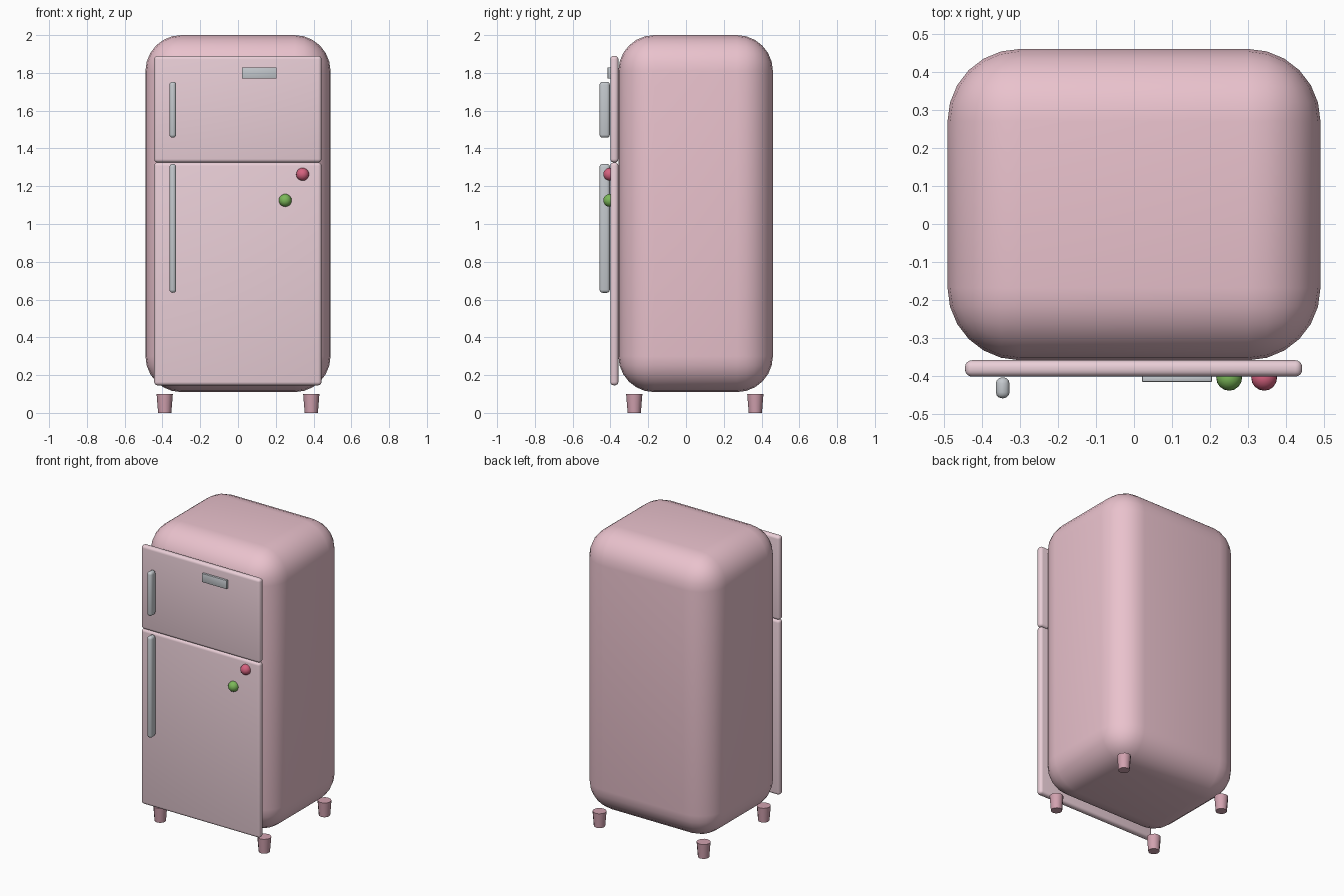
import bpy, math

if "Cube" in bpy.data.objects:
    bpy.data.objects.remove(bpy.data.objects["Cube"])


def material(name, rgb):
    m = bpy.data.materials.new(name)
    m.diffuse_color = (*rgb, 1)
    m.use_nodes = True
    m.node_tree.nodes["Principled BSDF"].inputs["Base Color"].default_value = m.diffuse_color
    return m


PINK = material("body_pink", (0.82, 0.54, 0.61))
PALE = material("door_pink", (0.82, 0.62, 0.68))
ROSE = material("leg_rose", (0.64, 0.36, 0.43))
STEEL = material("steel", (0.55, 0.58, 0.61))
RED = material("magnet_red", (0.66, 0.12, 0.21))
GREEN = material("magnet_green", (0.2, 0.48, 0.1))


def finish(name, mat):
    ob = bpy.context.object
    ob.name = name
    ob.data.materials.append(mat)
    bpy.ops.object.shade_smooth_by_angle(angle=math.radians(35))
    return ob


def rounded_box(name, xs, ys, zs, radius, segments, mat):
    """Box spanning the given ranges, with rounded edges."""
    bpy.ops.mesh.primitive_cube_add(
        size=1, location=[(a + b) / 2 for a, b in (xs, ys, zs)])
    ob = bpy.context.object
    ob.scale = [b - a for a, b in (xs, ys, zs)]
    bpy.ops.object.transform_apply(location=False, rotation=False, scale=True)
    bev = ob.modifiers.new("round", "BEVEL")
    bev.width = radius
    bev.segments = segments
    bpy.ops.object.modifier_apply(modifier=bev.name)
    return finish(name, mat)


# Cabinet
rounded_box("cabinet", (-0.49, 0.49), (-0.358, 0.46), (0.11, 2.0), 0.19, 6, PINK)

# Doors and their handles
for part, door_z, handle_z in (("freezer", (1.326, 1.89), (1.457, 1.753)),
                               ("fridge", (0.146, 1.326), (0.636, 1.318))):
    rounded_box(part + "_door", (-0.444, 0.442), (-0.401, -0.358), door_z,
                0.018, 4, PALE)
    rounded_box(part + "_handle", (-0.363, -0.327), (-0.458, -0.403), handle_z,
                0.016, 3, STEEL)

# Blank plate on the freezer door
rounded_box("plate", (0.021, 0.205), (-0.415, -0.398), (1.77, 1.829),
            0.003, 2, STEEL)

# Round magnets
for name, x, z, mat in (("red_magnet", 0.342, 1.263, RED),
                        ("green_magnet", 0.25, 1.125, GREEN)):
    bpy.ops.mesh.primitive_uv_sphere_add(
        segments=16, ring_count=10, radius=0.034, location=(x, -0.404, z))
    finish(name, mat)

# Tapered legs
for side, x in (("left", -0.388), ("right", 0.388)):
    for end, y in (("front", -0.274), ("back", 0.367)):
        bpy.ops.mesh.primitive_cone_add(
            vertices=12, radius1=0.035, radius2=0.043, depth=0.1,
            location=(x, y, 0.05))
        finish(f"{end}_{side}_leg", ROSE)
